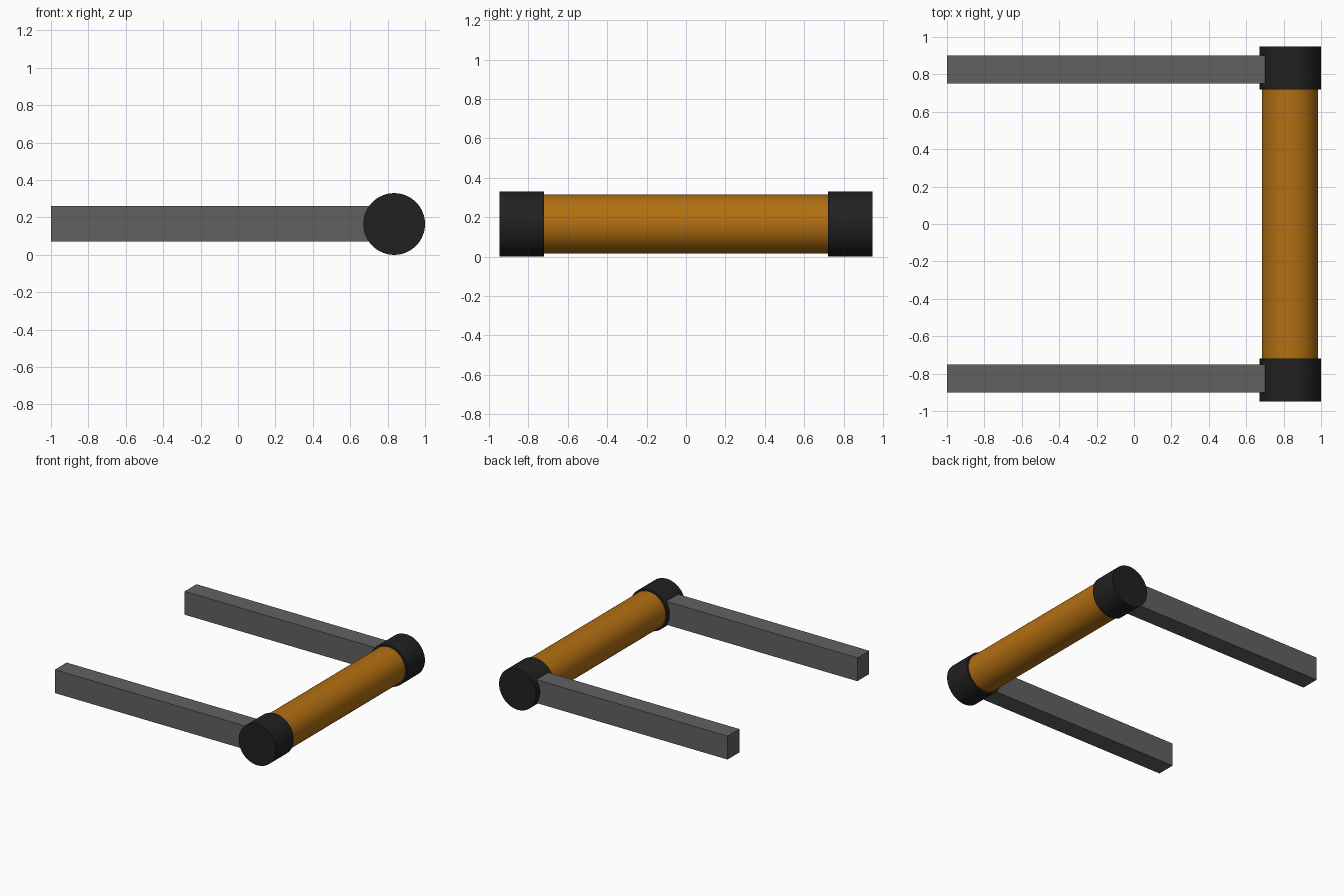
import bpy
import math

if "Cube" in bpy.data.objects:
    bpy.data.objects.remove(bpy.data.objects["Cube"])

AXIS_X, AXIS_Z = 0.835, 0.165


def paint(obj, name, rgb):
    mat = bpy.data.materials.get(name) or bpy.data.materials.new(name)
    mat.diffuse_color = (*rgb, 1)
    mat.use_nodes = True
    mat.node_tree.nodes["Principled BSDF"].inputs["Base Color"].default_value = mat.diffuse_color
    obj.data.materials.append(mat)


def cylinder(name, radius, y0, y1):
    # Smooth closed cylinder lying along y on the handle axis
    bpy.ops.mesh.primitive_cylinder_add(
        vertices=64, radius=radius, depth=y1 - y0,
        location=(AXIS_X, (y0 + y1) / 2, AXIS_Z), rotation=(math.pi / 2, 0, 0))
    obj = bpy.context.object
    obj.name = name
    bpy.ops.object.shade_smooth_by_angle(angle=math.radians(30))
    return obj


def box(name, lo, hi):
    bpy.ops.mesh.primitive_cube_add(
        size=1, location=[(a + b) / 2 for a, b in zip(lo, hi)])
    obj = bpy.context.object
    obj.name = name
    obj.scale = [b - a for a, b in zip(lo, hi)]
    bpy.ops.object.transform_apply(location=False, rotation=False, scale=True)
    return obj


# Crossbar roller
paint(cylinder("crossbar", 0.15, -0.73, 0.73), "amber", (0.45, 0.16, 0.006))

# End caps and side arms, front and back
for label, s in (("front", -1), ("back", 1)):
    y0, y1 = sorted((s * 0.72, s * 0.948))
    paint(cylinder(label + "_end_cap", 0.165, y0, y1), "black_rubber", (0.015, 0.015, 0.015))
    y0, y1 = sorted((s * 0.75, s * 0.90))
    paint(box(label + "_arm", (-1, y0, 0.072), (0.74, y1, 0.26)), "dark_grey", (0.12, 0.12, 0.12))
